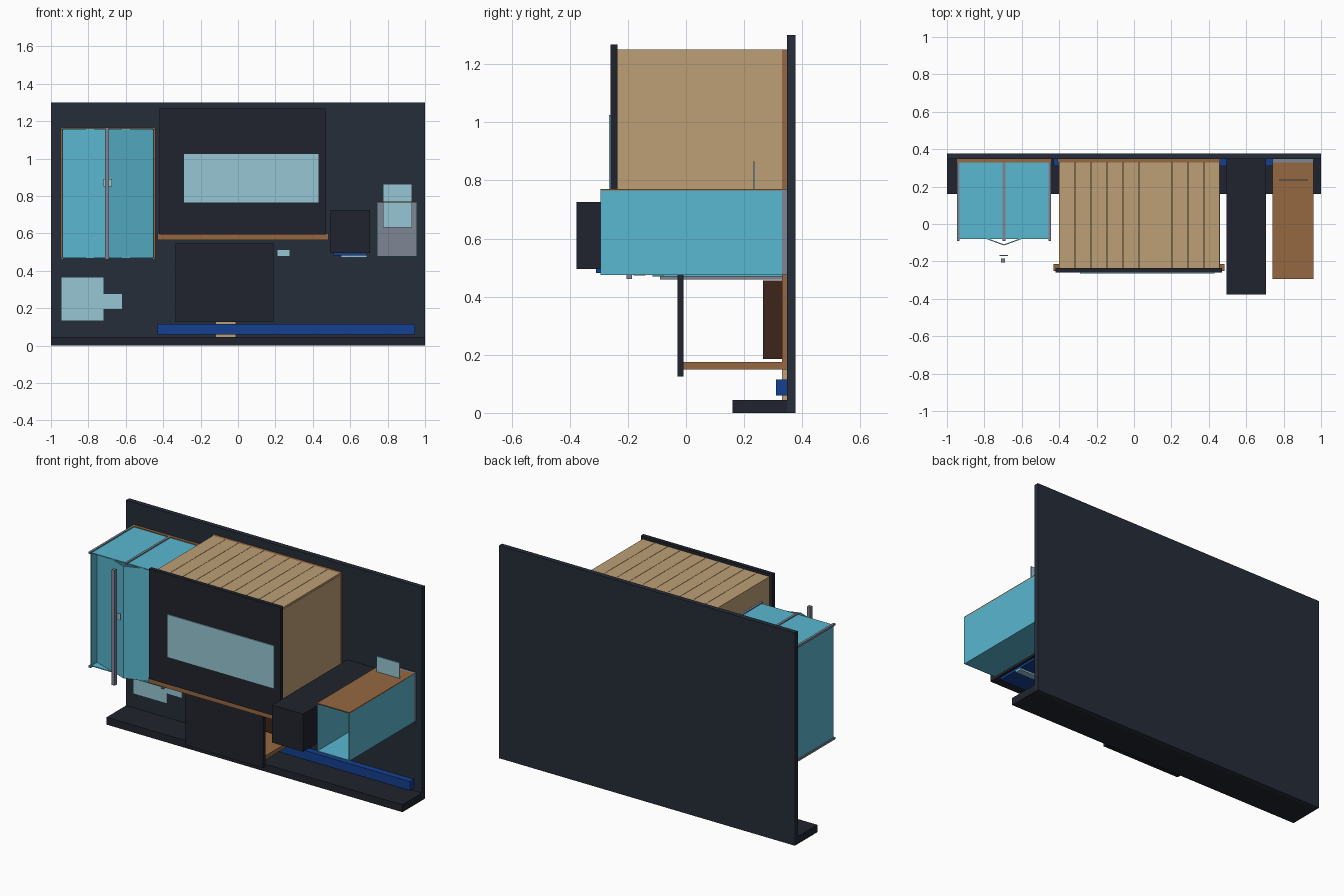
import bpy
import bmesh
from mathutils import Vector

default = bpy.data.objects.get("Cube")
if default:
    bpy.data.objects.remove(default, do_unlink=True)


def material(name, rgb):
    """Make a material from 0-255 display values."""
    lin = [((c / 255 + 0.055) / 1.055) ** 2.4 for c in rgb]
    mat = bpy.data.materials.new(name)
    mat.use_nodes = True
    mat.diffuse_color = (*lin, 1)
    bsdf = mat.node_tree.nodes["Principled BSDF"]
    bsdf.inputs["Base Color"].default_value = (*lin, 1)
    bsdf.inputs["Roughness"].default_value = 0.7
    return mat


NAVY = material("navy", (38, 45, 57))
DARK = material("charcoal", (32, 36, 45))
CYAN = material("cyan", (90, 183, 208))
LABEL = material("pale_blue", (150, 198, 212))
WOOD = material("light_wood", (190, 160, 118))
BROWN = material("brown_wood", (150, 104, 65))
UMBER = material("dark_wood", (62, 37, 25))
BLUE = material("blue", (20, 64, 145))
GREY = material("grey", (126, 134, 148))


def prism(name, outline, low, high, mat, axis="z"):
    """Extrude an outline: xy points along z, or xz points along y."""
    bm = bmesh.new()
    place = (lambda p: (p[0], p[1], low)) if axis == "z" else (lambda p: (p[0], low, p[1]))
    face = bm.faces.new([bm.verts.new(place(p)) for p in outline])
    shift = Vector((0, 0, high - low)) if axis == "z" else Vector((0, high - low, 0))
    new = bmesh.ops.extrude_face_region(bm, geom=[face])["geom"]
    moved = [v for v in new if isinstance(v, bmesh.types.BMVert)]
    bmesh.ops.translate(bm, verts=moved, vec=shift)
    bmesh.ops.recalc_face_normals(bm, faces=bm.faces)
    mesh = bpy.data.meshes.new(name)
    bm.to_mesh(mesh)
    bm.free()
    obj = bpy.data.objects.new(name, mesh)
    mesh.materials.append(mat)
    bpy.context.collection.objects.link(obj)
    return obj


def box(name, x, y, z, mat):
    """Box given by its (min, max) on each axis."""
    outline = [(x[0], y[0]), (x[1], y[0]), (x[1], y[1]), (x[0], y[1])]
    return prism(name, outline, z[0], z[1], mat)


# Wall and plinth
WALL = 0.348
box("back_wall", (-1, 1), (WALL, 0.377), (0, 1.3), NAVY)
box("plinth", (-1, 1), (0.16, WALL), (0, 0.045), DARK)

# Wall cabinet: open-fronted shell of thin sheets
L, M, R = -0.94, -0.695, -0.45
BOT, TOP, T = 0.465, 1.16, 0.005
FRONT, BACK = -0.08, 0.33
box("cabinet_back", (L - 0.01, R + 0.01), (BACK, WALL), (BOT, TOP + 0.005), BROWN)
box("cabinet_top", (L, R), (FRONT, BACK), (TOP - T, TOP), CYAN)
box("cabinet_bottom", (L, R), (FRONT, BACK), (BOT, BOT + T), CYAN)
box("cabinet_right_side", (L, L + T), (FRONT, BACK), (BOT, TOP), CYAN)
box("cabinet_left_side", (R - T, R), (FRONT, BACK), (BOT, TOP), CYAN)

# Doors meeting at a shallow forward point
for side, x in (("right", L + T), ("left", R - T)):
    prism("cabinet_door_" + side,
          [(x, -0.027), (M, -0.115), (M, -0.109), (x, -0.021)],
          BOT + T, TOP - T, CYAN)

# Edge rods running front to back
for i, x in enumerate((L, M, R)):
    for level, z in (("top", TOP), ("bottom", BOT)):
        box(f"cabinet_rod_{level}_{i}", (x - 0.007, x + 0.007),
            (-0.09, BACK), (z - 0.006, z + 0.006), GREY)

# Standing handle bar and its plate
box("handle_bar", (-0.71, -0.69), (-0.205, -0.185), (BOT - 0.005, TOP + 0.005), GREY)
box("handle_plate", (-0.72, -0.675), (-0.172, -0.167), (0.85, 0.89), LABEL)

# Main wooden case with planked top
box("case_body", (-0.40, 0.46), (-0.235, 0.33), (0.6, 1.24), WOOD)
PLANKS = 10
pitch = 0.86 / PLANKS
for i in range(PLANKS):
    x = -0.40 + i * pitch
    box(f"case_top_plank_{i}", (x, x + pitch - 0.002), (-0.235, 0.33), (1.24, 1.25), WOOD)
box("case_back", (-0.41, 0.46), (0.33, WALL), (0.6, 1.25), BROWN)
box("case_front", (-0.42, 0.47), (-0.26, -0.235), (0.595, 1.268), DARK)
box("case_window", (-0.29, 0.43), (-0.265, -0.26), (0.765, 1.025), LABEL)
box("case_trim", (-0.43, 0.485), (-0.25, -0.215), (0.565, 0.6), BROWN)

# Lower drawer behind a dark front
box("drawer_front", (-0.335, 0.19), (-0.03, -0.008), (0.125, 0.545), DARK)
box("drawer_floor", (-0.31, 0.17), (-0.008, 0.33), (0.15, 0.175), BROWN)
box("drawer_back", (-0.31, 0.17), (0.33, WALL), (0.15, 0.52), BROWN)
box("drawer_block", (-0.2, 0.06), (0.265, 0.33), (0.185, 0.455), UMBER)
box("support_slat", (-0.12, -0.01), (0.33, WALL), (0.045, 0.15), WOOD)

# Blue rail along the wall
box("blue_rail", (-0.43, 0.945), (0.31, WALL), (0.06, 0.115), BLUE)

# Long dark box with blue underside
box("dark_box", (0.495, 0.705), (-0.377, WALL), (0.495, 0.725), DARK)
box("dark_box_base", (0.51, 0.69), (-0.31, WALL), (0.482, 0.495), BLUE)
box("dark_box_tag", (0.55, 0.69), (-0.18, -0.14), (0.472, 0.482), LABEL)

# Open-fronted bin
bx, by, bz = (0.74, 0.96), (-0.295, 0.33), (0.475, 0.77)
box("bin_back", bx, (0.33, WALL), bz, GREY)
box("bin_floor", bx, by, (bz[0], bz[0] + T), CYAN)
box("bin_lid", bx, by, (bz[1] - T, bz[1] + 0.001), BROWN)
for side, x in (("right", bx[0]), ("left", bx[1] - T)):
    box("bin_side_" + side, (x, x + T), by, bz, CYAN)
box("bin_card", (0.775, 0.93), (0.232, 0.238), (0.63, 0.865), LABEL)

# Wall labels
prism("wall_label_large",
      [(-0.945, 0.135), (-0.72, 0.135), (-0.72, 0.195), (-0.62, 0.195),
       (-0.62, 0.275), (-0.72, 0.275), (-0.72, 0.365), (-0.945, 0.365)],
      WALL - 0.005, WALL, LABEL, axis="y")
box("wall_label_small", (0.21, 0.275), (WALL - 0.005, WALL), (0.48, 0.51), LABEL)
